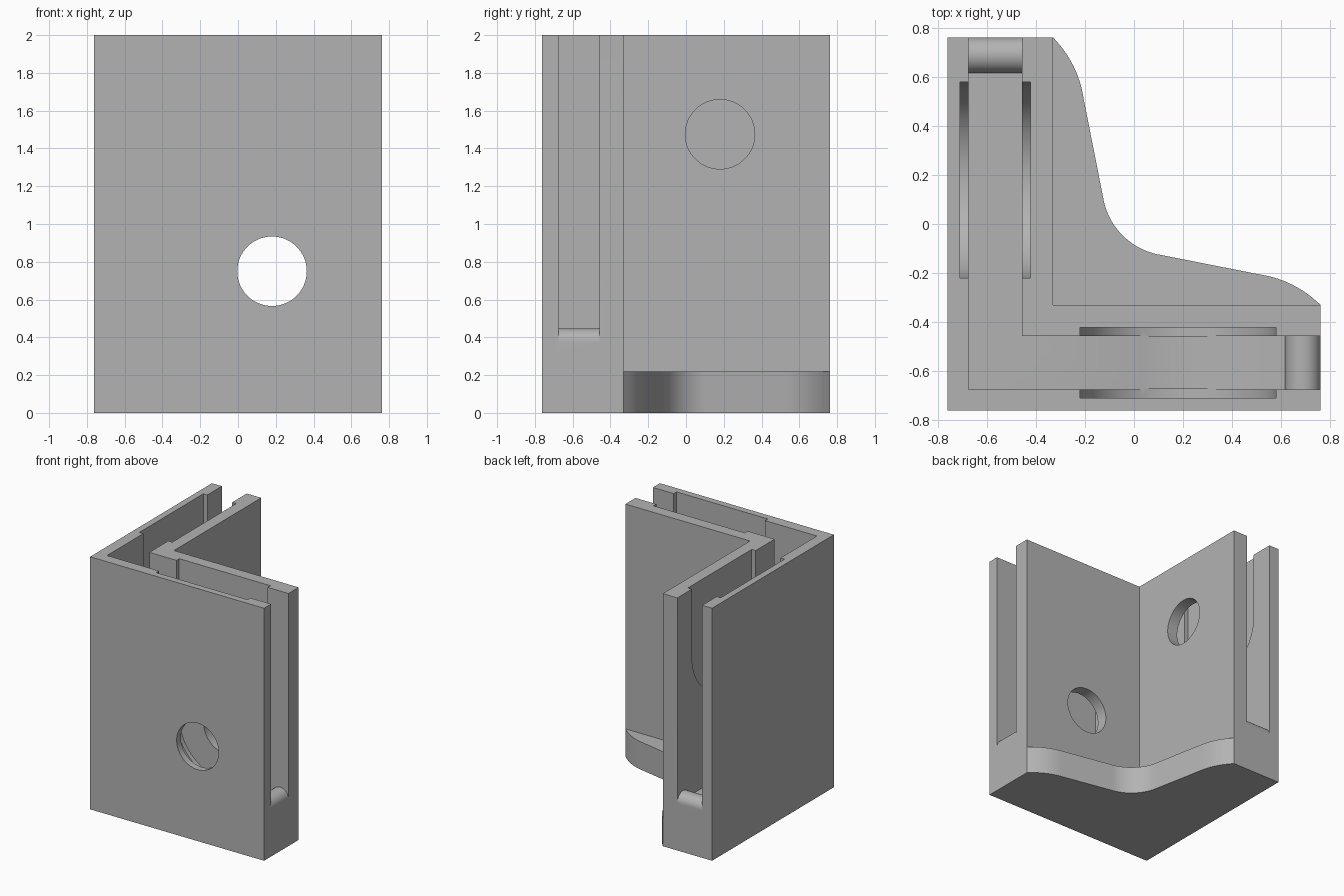
import bpy, bmesh, math
from mathutils import Vector

cube = bpy.data.objects.get("Cube")
if cube:
    bpy.data.objects.remove(cube, do_unlink=True)

grey = bpy.data.materials.new("bracket grey")
grey.use_nodes = True
COLOUR = (0.45, 0.45, 0.45, 1)
grey.diffuse_color = COLOUR
grey.node_tree.nodes["Principled BSDF"].inputs["Base Color"].default_value = COLOUR

H = 0.762                      # half footprint
WALL = -0.33                   # inner face of the arms
SLOT_OUT, SLOT_IN = -0.675, -0.457
FLOOR = 0.375                  # slot floor height
HOLE_U, HOLE_R = 0.18, 0.184
RECESS_R = 0.4


def prism(name, points, direction):
    """Solid made by sweeping a closed 3D polygon along a direction."""
    bm = bmesh.new()
    face = bm.faces.new([bm.verts.new(p) for p in points])
    swept = bmesh.ops.extrude_face_region(bm, geom=[face])["geom"]
    bmesh.ops.translate(bm, vec=direction,
                        verts=[v for v in swept if isinstance(v, bmesh.types.BMVert)])
    bmesh.ops.recalc_face_normals(bm, faces=bm.faces)
    mesh = bpy.data.meshes.new(name)
    bm.to_mesh(mesh)
    bm.free()
    mesh.materials.append(grey)
    obj = bpy.data.objects.new(name, mesh)
    bpy.context.collection.objects.link(obj)
    return obj


def flat_prism(name, outline, z0, z1):
    return prism(name, [(x, y, z0) for x, y in outline], (0, 0, z1 - z0))


def arm_prism(name, outline, v0, v1, side):
    """Outline in (along arm, height), swept across the arm; side swaps x and y."""
    def place(u, v, z):
        return Vector((v, u, z) if side else (u, v, z))
    return prism(name, [place(u, v0, z) for u, z in outline],
                 place(0, v1 - v0, 0))


def arc(cx, cy, r, start, end, n):
    angles = [math.radians(start + (end - start) * i / n) for i in range(n + 1)]
    return [(cx + r * math.cos(a), cy + r * math.sin(a)) for a in angles]


def ell(outer, inner, end):
    return [(outer, outer), (end, outer), (end, inner),
            (inner, inner), (inner, end), (outer, end)]


def combine(target, tool, operation):
    mod = target.modifiers.new(operation.lower(), 'BOOLEAN')
    mod.operation = operation
    mod.solver = 'EXACT'
    mod.object = tool
    bpy.context.view_layer.objects.active = target
    bpy.ops.object.modifier_apply(modifier=mod.name)
    bpy.data.objects.remove(tool, do_unlink=True)


# L-shaped body
body = flat_prism("corner_bracket", ell(-H, WALL, H), 0, 2)

# Curved foot in the inner corner, symmetric about the diagonal
half = arc(-0.64, 0.45, 0.4385, 45, 8.5, 12)
half[0] = (WALL, H)
half += arc(0.155, 0.155, 0.285, 188.5, 225, 12)
curve = half + [(y, x) for x, y in reversed(half[:-1])]
foot = flat_prism("foot", curve + [(H, WALL - 0.05), (WALL - 0.05, WALL - 0.05),
                                   (WALL - 0.05, H)], 0, 0.22)
combine(body, foot, 'UNION')

# Panel slot open at the top and at both ends
combine(body, flat_prism("slot", ell(SLOT_OUT, SLOT_IN, 1), FLOOR, 2.2), 'DIFFERENCE')

# Each arm: two round-bottomed recesses, a bolt hole and a rounded stop
for side, hole_z in ((False, 0.75), (True, 1.475)):
    recess = arc(HOLE_U, hole_z, RECESS_R, 180, 360, 48)
    recess += [(HOLE_U + RECESS_R, 2.2), (HOLE_U - RECESS_R, 2.2)]
    for v0, v1 in ((-0.71, SLOT_OUT + 0.001), (SLOT_IN - 0.001, -0.422)):
        combine(body, arm_prism("recess", recess, v0, v1, side), 'DIFFERENCE')
    hole = arc(HOLE_U, hole_z, HOLE_R, 0, 360, 64)[:-1]
    start = -0.57 if side else -1
    combine(body, arm_prism("hole", hole, start, -0.2, side), 'DIFFERENCE')
    stop = arc(H - 0.0725, FLOOR, 0.0725, 0, 180, 24)
    stop += [(H - 0.145, FLOOR - 0.05), (H, FLOOR - 0.05)]
    combine(body, arm_prism("stop", stop, SLOT_OUT - 0.02, SLOT_IN + 0.02, side), 'UNION')

bpy.ops.object.select_all(action='DESELECT')
body.select_set(True)
bpy.context.view_layer.objects.active = body
bpy.ops.object.shade_smooth_by_angle(angle=math.radians(30))
